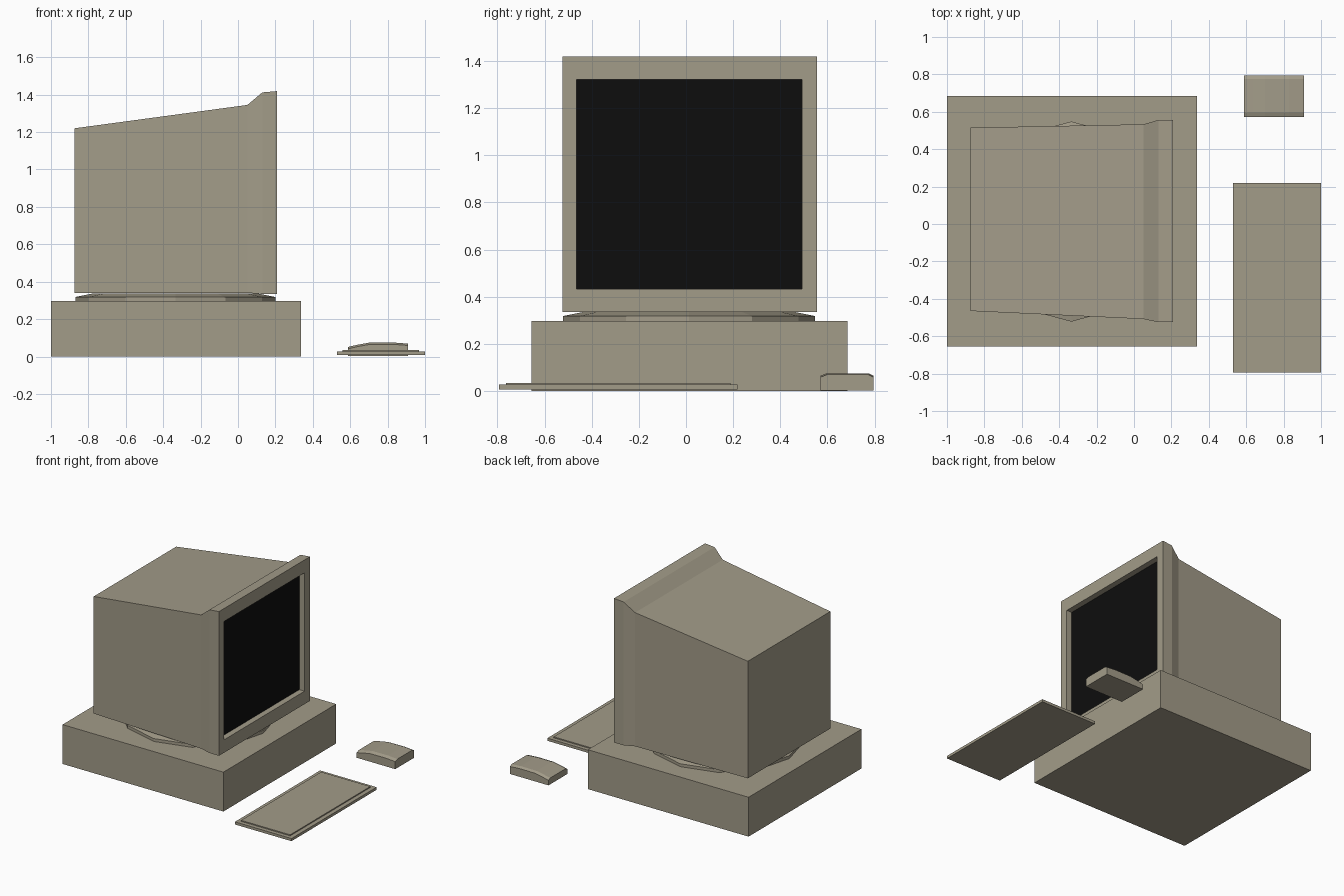
import bpy, bmesh, math

if "Cube" in bpy.data.objects:
    bpy.data.objects.remove(bpy.data.objects["Cube"])


def material(name, rgb):
    m = bpy.data.materials.new(name)
    m.diffuse_color = (*rgb, 1)
    m.use_nodes = True
    m.node_tree.nodes["Principled BSDF"].inputs["Base Color"].default_value = m.diffuse_color
    return m


BEIGE = material("warm grey plastic", (0.365, 0.332, 0.250))
BLACK = material("black screen", (0.004, 0.004, 0.004))


def loft(name, rings, mats=(BEIGE,), last_mat=0):
    """Join rings of equal point count and cap both ends."""
    bm = bmesh.new()
    vs = [[bm.verts.new(p) for p in r] for r in rings]
    n = len(vs[0])
    for a, b in zip(vs, vs[1:]):
        for i in range(n):
            j = (i + 1) % n
            bm.faces.new((a[i], a[j], b[j], b[i]))
    bm.faces.new(vs[0][::-1])
    cap = bm.faces.new(vs[-1])
    cap.material_index = last_mat
    bmesh.ops.recalc_face_normals(bm, faces=bm.faces)
    me = bpy.data.meshes.new(name)
    bm.to_mesh(me)
    bm.free()
    for m in mats:
        me.materials.append(m)
    ob = bpy.data.objects.new(name, me)
    bpy.context.collection.objects.link(ob)
    return ob


def rect_z(x0, x1, y0, y1, z):
    return [(x0, y0, z), (x1, y0, z), (x1, y1, z), (x0, y1, z)]


def rect_x(x, y0, y1, z0, z1):
    return [(x, y0, z0), (x, y1, z0), (x, y1, z1), (x, y0, z1)]


def disc(r, z, n=12, cx=-0.335, cy=0.013):
    return [(cx + r * math.cos(2 * math.pi * i / n),
             cy + r * math.sin(2 * math.pi * i / n), z) for i in range(n)]


# computer case under the monitor
loft("computer_case", [rect_z(-1, 0.337, -0.655, 0.685, z) for z in (0, 0.296)])

# twelve-sided swivel stand
loft("swivel_stand", [disc(0.535, 0.29), disc(0.535, 0.318), disc(0.44, 0.337)])

# monitor: tapered housing, bezel, recessed screen
loft("monitor", [
    rect_x(-0.875, -0.465, 0.515, 0.34, 1.22),
    rect_x(0.05, -0.508, 0.533, 0.34, 1.345),
    rect_x(0.13, -0.525, 0.556, 0.335, 1.412),
    rect_x(0.209, -0.525, 0.556, 0.335, 1.419),
    rect_x(0.209, -0.465, 0.492, 0.432, 1.322),
    rect_x(0.165, -0.465, 0.492, 0.432, 1.322),
], (BEIGE, BLACK), 1)

# keyboard slab with a slightly raised key area
loft("keyboard", [
    rect_z(0.53, 1, -0.793, 0.218, 0.007),
    rect_z(0.53, 1, -0.793, 0.218, 0.027),
    rect_z(0.56, 0.968, -0.763, 0.189, 0.027),
    rect_z(0.56, 0.968, -0.763, 0.189, 0.035),
])

# mouse: arched top with chamfered long edges
MOUSE = [(0.587, 0.051), (0.64, 0.063), (0.70, 0.074), (0.83, 0.075), (0.908, 0.069)]
loft("mouse", [[(x, 0.571, 0.003), (x, 0.571, z - 0.01), (x, 0.597, z),
                (x, 0.775, z), (x, 0.795, z - 0.01), (x, 0.795, 0.003)]
               for x, z in MOUSE])
